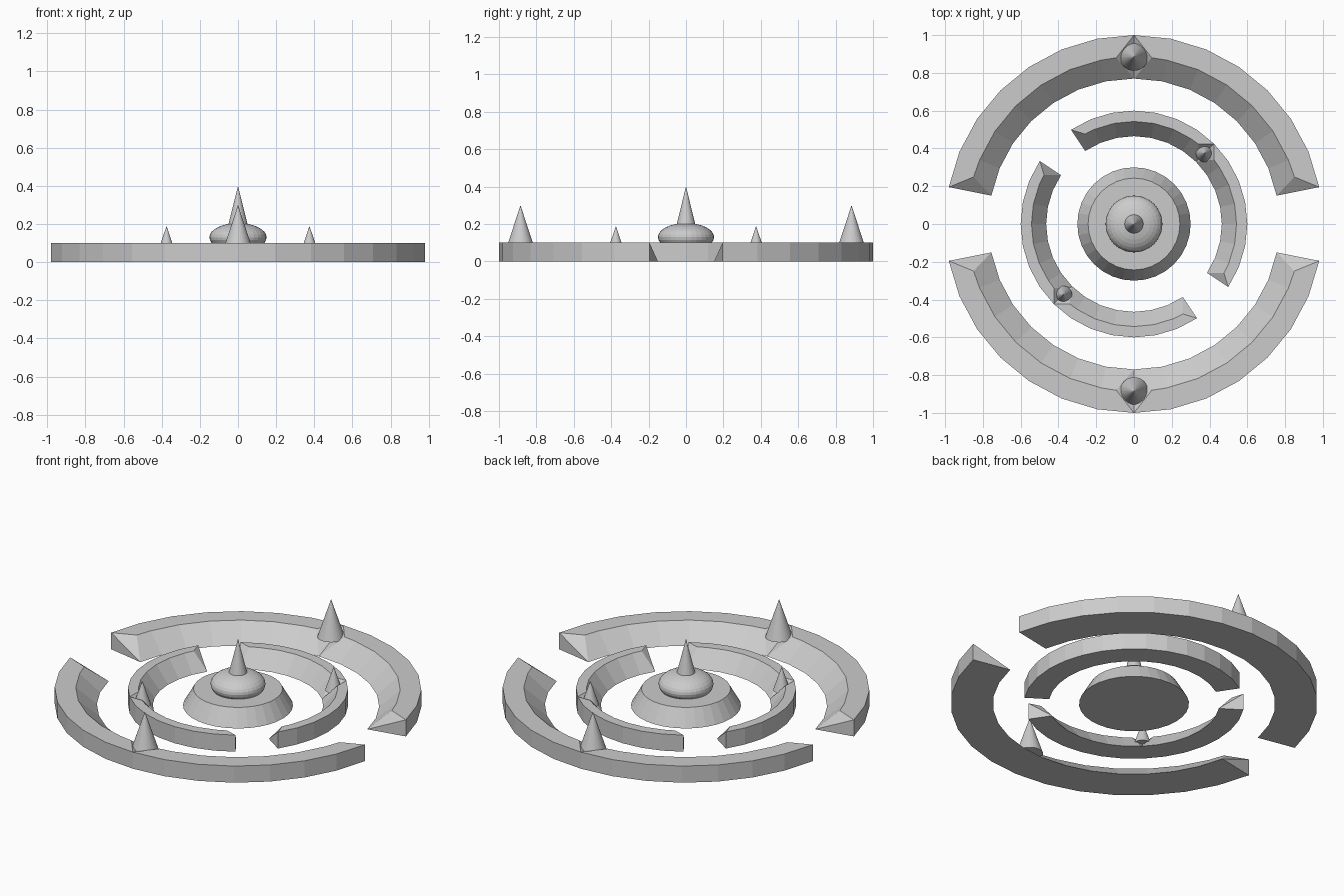
import bpy, bmesh
from math import radians, cos, sin

if "Cube" in bpy.data.objects:
    bpy.data.objects.remove(bpy.data.objects["Cube"])

H = 0.1            # height of rings and base
STEP = 11.25       # 32-sided circle


def pol(r, deg, z):
    return (r * cos(radians(deg)), r * sin(radians(deg)), z)


def ring_arc(name, mid, r_out, r_ridge, r_in):
    """Arc of 14 segments: two mirrored halves with slanted ends meeting in a notch."""
    bm = bmesh.new()
    for side in (-1, 1):
        rows = []
        for i in range(8):
            a = mid + side * STEP * i
            # ridge is pulled back at the notch and at the free end
            shift = 6.1 if i == 0 else (-5.1 if i == 7 else 0)
            rows.append([bm.verts.new(p) for p in (
                pol(r_out, a, 0), pol(r_out, a, H),
                pol(r_ridge, a + side * shift, H), pol(r_in, a, 0))])
        for p, q in zip(rows, rows[1:]):
            for k in range(4):
                n = (k + 1) % 4
                bm.faces.new((p[k], p[n], q[n], q[k]))
        end = rows[-1]
        bm.faces.new((end[0], end[1], end[3]))
        bm.faces.new((end[1], end[2], end[3]))
        # sloping walls of the notch under the spike
        start = rows[0]
        bm.faces.new((start[1], start[2], start[3]))
    bmesh.ops.remove_doubles(bm, verts=bm.verts, dist=1e-4)
    bmesh.ops.recalc_face_normals(bm, faces=bm.faces)
    me = bpy.data.meshes.new(name)
    bm.to_mesh(me)
    bm.free()
    bpy.context.collection.objects.link(bpy.data.objects.new(name, me))


def cone(name, x, y, z0, z1, r1, r2=0.0):
    bpy.ops.mesh.primitive_cone_add(vertices=32, radius1=r1, radius2=r2, depth=z1 - z0,
                                    location=(x, y, (z0 + z1) / 2))
    bpy.context.object.name = name


# Outer and inner broken rings, each with a spike at its middle
for label, mids, r, spike in (
        ("outer", (90, 270), (1.0, 0.885, 0.77), (0.885, 0.075, 0.3, 0.074)),
        ("inner", (45, 225), (0.6, 0.543, 0.465), (0.53, 0.05, 0.19, 0.047))):
    for n, mid in enumerate(mids, 1):
        ring_arc(f"{label}_ring_{n}", mid, *r)
        rad, z0, z1, base = spike
        x, y, _ = pol(rad, mid, 0)
        cone(f"{label}_spike_{n}", x, y, z0, z1, base)

# Central tapered base, flattened dome and spike
cone("center_base", 0, 0, 0, H, 0.3, 0.243)
bpy.ops.mesh.primitive_uv_sphere_add(segments=32, ring_count=16, radius=0.15, location=(0, 0, 0.13))
dome = bpy.context.object
dome.name = "center_dome"
dome.scale.z = 0.5
cone("center_spike", 0, 0, 0.19, 0.4, 0.052)
